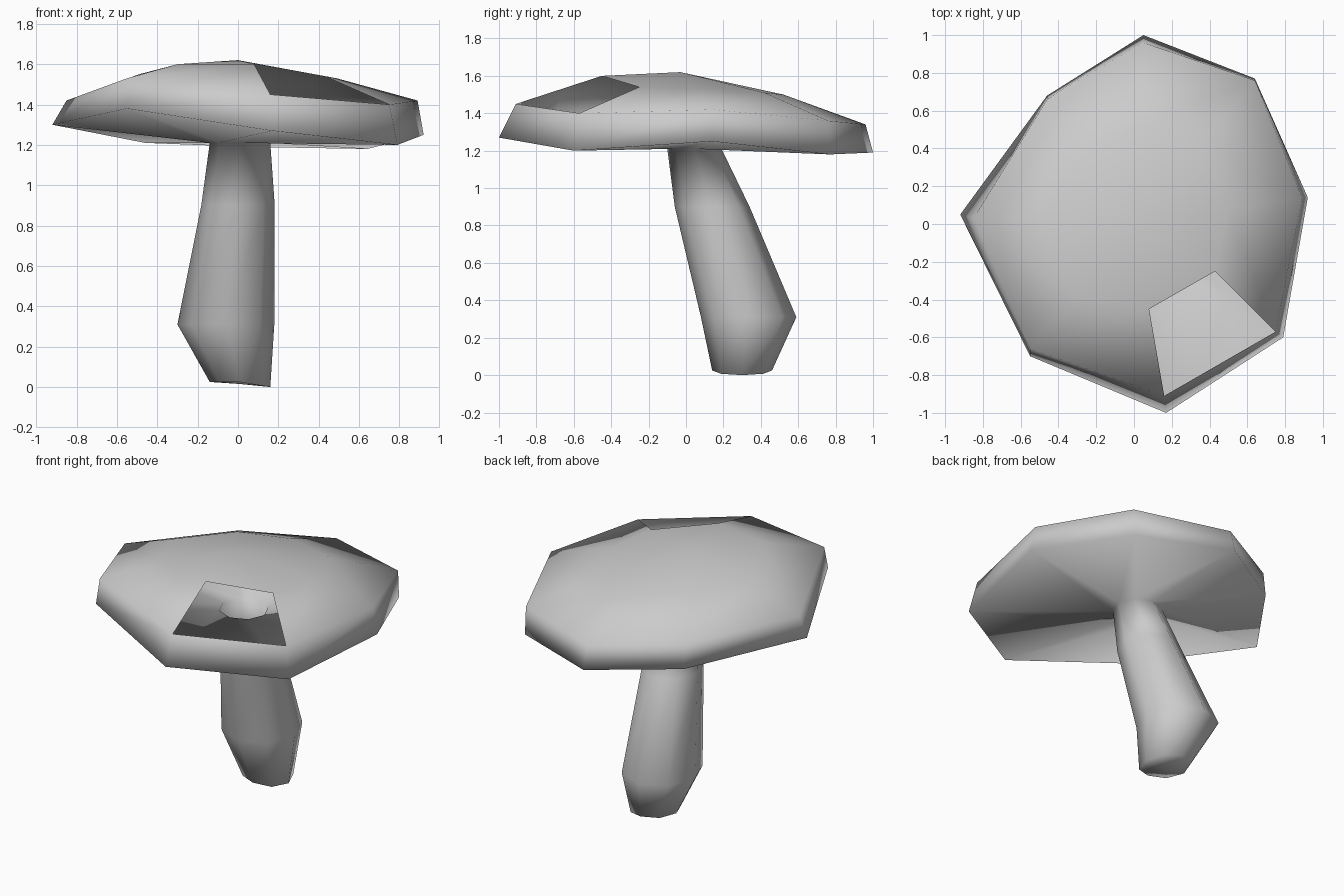
import bpy, bmesh
from math import cos, sin, pi

cube = bpy.data.objects.get("Cube")
if cube:
    bpy.data.objects.remove(cube, do_unlink=True)

grey = bpy.data.materials.new("plain grey")
grey.use_nodes = True
grey.diffuse_color = (0.6, 0.6, 0.6, 1)
bsdf = grey.node_tree.nodes["Principled BSDF"]
bsdf.inputs["Base Color"].default_value = grey.diffuse_color
SIDES = 8


def oval(x, y, z, rx, ry, dip=0):
    """Eight-sided ring, counter-clockwise from +x, lowered by dip towards +x."""
    turns = [2 * pi * i / SIDES for i in range(SIDES)]
    return [(x + rx * cos(a), y + ry * sin(a), z - dip * max(0, cos(a))) for a in turns]


def loft(name, rings, start, end, gap):
    """Skin rings in order between two closing points; gap is a (band, side) left open."""
    bm = bmesh.new()
    loops = [[bm.verts.new(p) for p in ring] for ring in rings]
    for b, (low, high) in enumerate(zip(loops, loops[1:])):
        for i in range(SIDES):
            j = (i + 1) % SIDES
            if (b, i) != gap:
                bm.faces.new((low[i], low[j], high[j], high[i]))
    for tip, ring in ((start, loops[0][::-1]), (end, loops[-1])):
        point = bm.verts.new(tip)
        for i in range(SIDES):
            bm.faces.new((ring[i], ring[(i + 1) % SIDES], point))
    for face in bm.faces:
        face.smooth = True
    mesh = bpy.data.meshes.new(name)
    bm.to_mesh(mesh)
    bm.free()
    mesh.materials.append(grey)
    bpy.context.collection.objects.link(bpy.data.objects.new(name, mesh))


# Leaning stalk, widest near the foot
stalk = [
    oval(0.01, 0.30, 0.025, 0.15, 0.16, dip=0.025),
    oval(-0.06, 0.335, 0.31, 0.24, 0.255),
    oval(0.0, 0.14, 0.90, 0.182, 0.20),
    oval(0.01, 0.045, 1.21, 0.15, 0.145),
]

# Lopsided cap: outer edge, top of the lip, shoulder of the dome
lower_rim = [(0.92, 0.14, 1.25), (0.64, 0.77, 1.18), (0.05, 1.0, 1.19), (-0.46, 0.68, 1.21),
             (-0.92, 0.05, 1.30), (-0.55, -0.70, 1.38), (0.17, -1.0, 1.27), (0.79, -0.60, 1.20)]
upper_rim = [(0.89, 0.14, 1.42), (0.64, 0.76, 1.36), (0.05, 0.96, 1.34), (-0.46, 0.66, 1.37),
             (-0.85, 0.03, 1.42), (-0.55, -0.66, 1.53), (0.16, -0.91, 1.45), (0.75, -0.57, 1.40)]
shoulder = [(0.49, 0.08, 1.53), (0.36, 0.42, 1.51), (0.03, 0.52, 1.50), (-0.26, 0.36, 1.53),
            (-0.49, 0.02, 1.55), (-0.30, -0.38, 1.60), (0.08, -0.45, 1.60), (0.43, -0.25, 1.54)]

# One continuous skin, with a dome panel missing at the front
loft("mushroom", stalk + [lower_rim, upper_rim, shoulder],
     start=(0.01, 0.30, 0.015), end=(0.0, -0.03, 1.62), gap=(len(stalk) + 1, 6))
